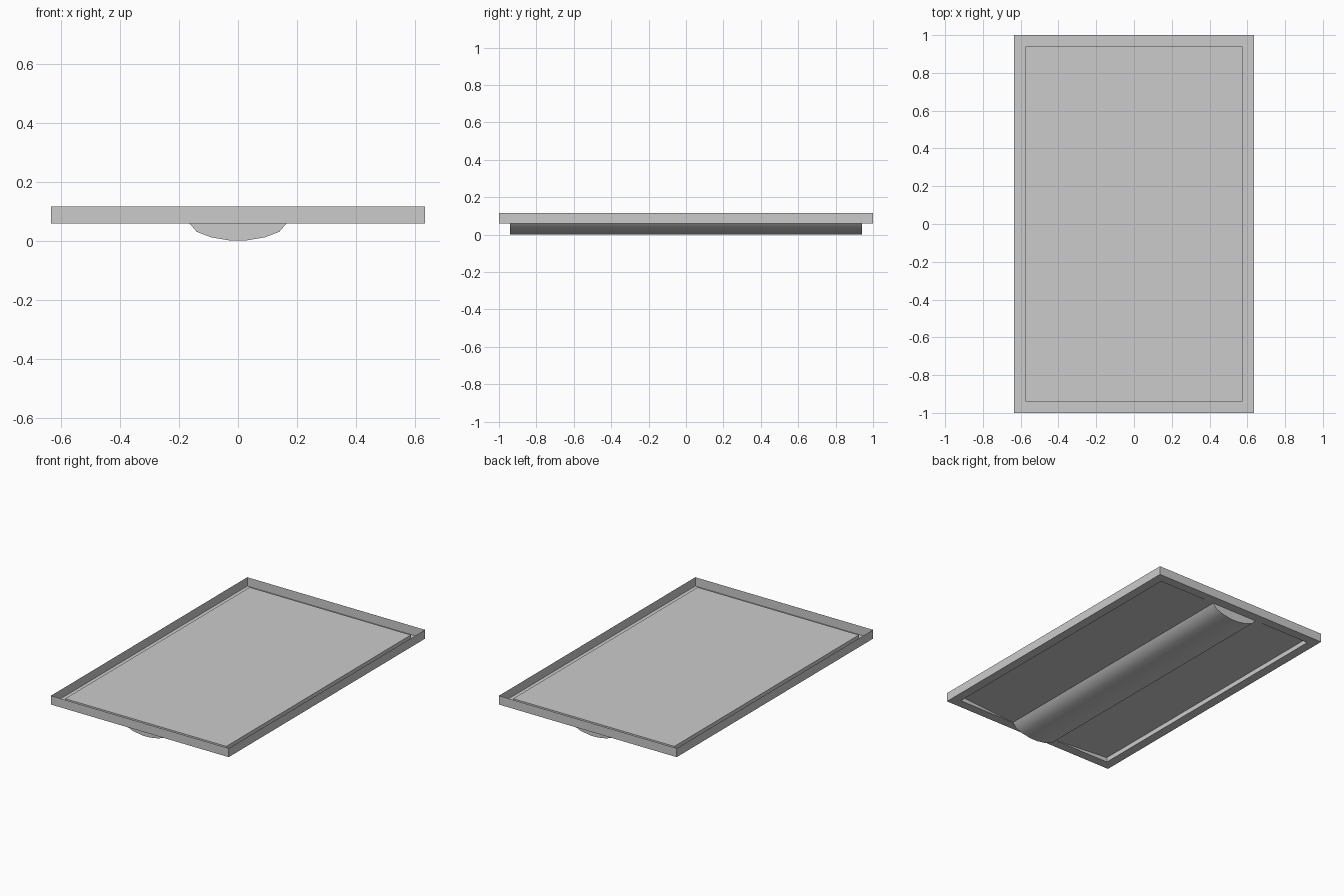
import bpy, bmesh

if "Cube" in bpy.data.objects:
    bpy.data.objects.remove(bpy.data.objects["Cube"])

OX, OY = 0.634, 1.0      # outer frame half sizes
IX, IY = 0.575, 0.94     # opening half sizes
Z_RIM, Z_LIP, Z_TOP = 0.116, 0.059, 0.09


def finish(name, bm, smooth=False):
    bm.normal_update()
    me = bpy.data.meshes.new(name)
    bm.to_mesh(me)
    bm.free()
    ob = bpy.data.objects.new(name, me)
    bpy.context.collection.objects.link(ob)
    if smooth:
        bpy.ops.object.select_all(action='DESELECT')
        ob.select_set(True)
        bpy.context.view_layer.objects.active = ob
        bpy.ops.object.shade_smooth_by_angle()
    return ob


def stacked_rects(name, rects, cap=False):
    """Join rectangular loops (half x, half y, z) into one sheet."""
    bm = bmesh.new()
    loops = [[bm.verts.new((sx * x, sy * y, z))
              for sx, sy in ((-1, -1), (1, -1), (1, 1), (-1, 1))]
             for x, y, z in rects]
    for a, b in zip(loops, loops[1:]):
        for i in range(4):
            j = (i + 1) % 4
            bm.faces.new((a[i], a[j], b[j], b[i]))
    if cap:
        bm.faces.new(loops[-1])
    return finish(name, bm)


def swept_profile(name, pts, cap=False, smooth=False):
    """Sweep an x-z profile along the length of the opening."""
    bm = bmesh.new()
    f = [bm.verts.new((x, -IY, z)) for x, z in pts]
    b = [bm.verts.new((x, IY, z)) for x, z in pts]
    for i in range(len(pts) - 1):
        bm.faces.new((f[i], b[i], b[i + 1], f[i + 1]))
    if cap:
        bm.faces.new(f)
        bm.faces.new(b[::-1])
    return finish(name, bm, smooth)


# Thin tray frame: bottom lip and upright rim
stacked_rects("frame", [(IX, IY, Z_LIP), (OX, OY, Z_LIP), (OX, OY, Z_RIM)])

# Raised housing: low side walls and flat lid
stacked_rects("housing", [(IX, IY, Z_LIP), (IX, IY, Z_TOP)], cap=True)

# Sloping reflector panels on both sides
for side, s in (("left", -1), ("right", 1)):
    pts = [(s * IX, Z_TOP - 0.001), (s * 0.165, Z_LIP)]
    swept_profile(side + "_reflector", pts if s < 0 else pts[::-1])

# Curved central diffuser with end caps
half = [(0.165, Z_LIP), (0.14, 0.03), (0.09, 0.011), (0.03, 0.001), (0, 0)]
profile = [(-x, z) for x, z in half] + half[-2::-1]
swept_profile("diffuser", profile, cap=True, smooth=True)
